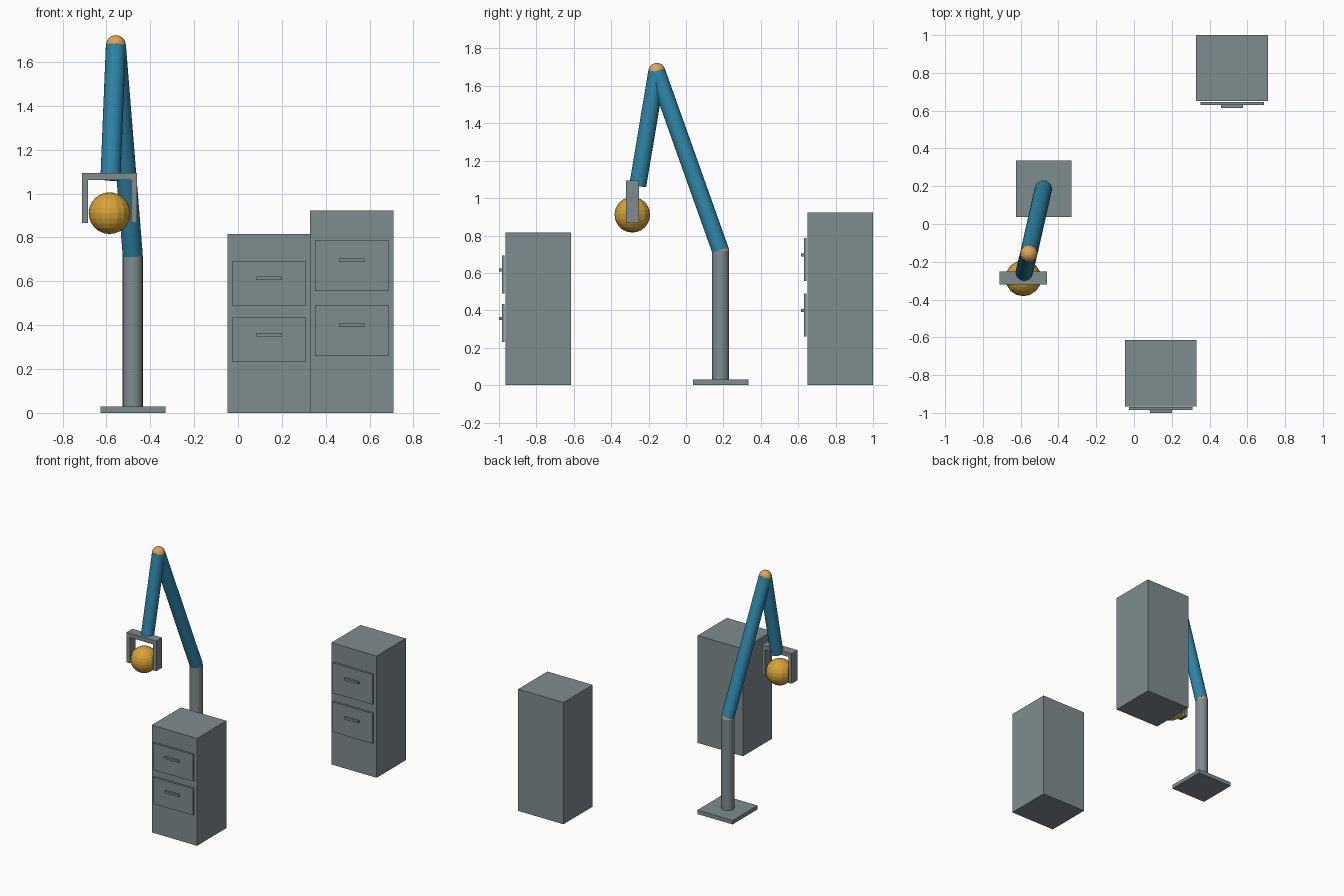
import bpy
from mathutils import Vector

if "Cube" in bpy.data.objects:
    bpy.data.objects.remove(bpy.data.objects["Cube"])


def material(name, rgb):
    m = bpy.data.materials.new(name)
    m.diffuse_color = (*rgb, 1)
    m.use_nodes = True
    m.node_tree.nodes["Principled BSDF"].inputs["Base Color"].default_value = m.diffuse_color
    return m


GREY = material("steel grey", (0.212, 0.262, 0.275))
BLUE = material("arm blue", (0.027, 0.238, 0.390))
ORANGE = material("joint orange", (0.75, 0.37, 0.085))
GOLD = material("ball gold", (0.68, 0.37, 0.035))


def finish(name, mat):
    ob = bpy.context.object
    ob.name = name
    ob.data.materials.append(mat)
    return ob


def box(name, x, y, z, mat=GREY):
    """Box from (min, max) ranges on each axis."""
    bpy.ops.mesh.primitive_cube_add(size=1, location=[sum(r) / 2 for r in (x, y, z)])
    ob = finish(name, mat)
    ob.scale = [r[1] - r[0] for r in (x, y, z)]
    bpy.ops.object.transform_apply(location=False, rotation=False, scale=True)
    return ob


def tube(name, start, end, radius, mat):
    """Cylinder between two points."""
    a, b = Vector(start), Vector(end)
    d = b - a
    bpy.ops.mesh.primitive_cylinder_add(vertices=24, radius=radius, depth=d.length,
                                        location=(a + b) / 2)
    ob = finish(name, mat)
    ob.rotation_euler = d.to_track_quat('Z', 'Y').to_euler()
    bpy.ops.object.shade_smooth_by_angle()
    return ob


def ball(name, centre, radius, mat, segments=16, rings=12):
    bpy.ops.mesh.primitive_uv_sphere_add(segments=segments, ring_count=rings,
                                         radius=radius, location=centre)
    return finish(name, mat)


def cabinet(label, x0, front, height, drawers, drawer_height):
    """Cabinet with floating drawer fronts and bar handles facing -y."""
    width, mid = 0.38, x0 + 0.19
    box(label + "_body", (x0, x0 + width), (front, front + 0.35), (0, height))
    for i, z in enumerate(drawers):
        h = drawer_height / 2
        box(f"{label}_drawer_{i}", (mid - 0.168, mid + 0.168),
            (front - 0.02, front - 0.005), (z - h, z + h))
        box(f"{label}_handle_{i}", (mid - 0.058, mid + 0.058),
            (front - 0.035, front - 0.02), (z + 0.144 * h, z + 0.144 * h + 0.016))


# Two filing cabinets
cabinet("near_cabinet", -0.048, -0.965, 0.815, (0.333, 0.592), 0.203)
cabinet("far_cabinet", 0.329, 0.65, 0.924, (0.375, 0.671), 0.229)

# Robot stand
R = 0.0457
shoulder = (-0.48, 0.185, 0.718)
elbow = (-0.557, -0.156, 1.677)
wrist = (-0.582, -0.258, 1.066)
box("base_plate", (-0.626, -0.33), (0.037, 0.335), (0, 0.03))
tube("post", (-0.48, 0.185, 0.03), shoulder, R, GREY)

# Arm segments and ball joints
tube("upper_arm", shoulder, elbow, R, BLUE)
tube("forearm", elbow, wrist, R, BLUE)
ball("shoulder_joint", shoulder, R, ORANGE)
ball("elbow_joint", elbow, R, ORANGE)

# Gripper with two fingers, holding a ball
GY = (-0.321, -0.251)
box("gripper_bar", (-0.712, -0.461), GY, (1.063, 1.095))
for side, x in (("left", -0.712), ("right", -0.489)):
    box(f"gripper_finger_{side}", (x, x + 0.028), GY, (0.867, 1.063))
ball("held_ball", (-0.586, -0.287, 0.911), 0.095, GOLD)
